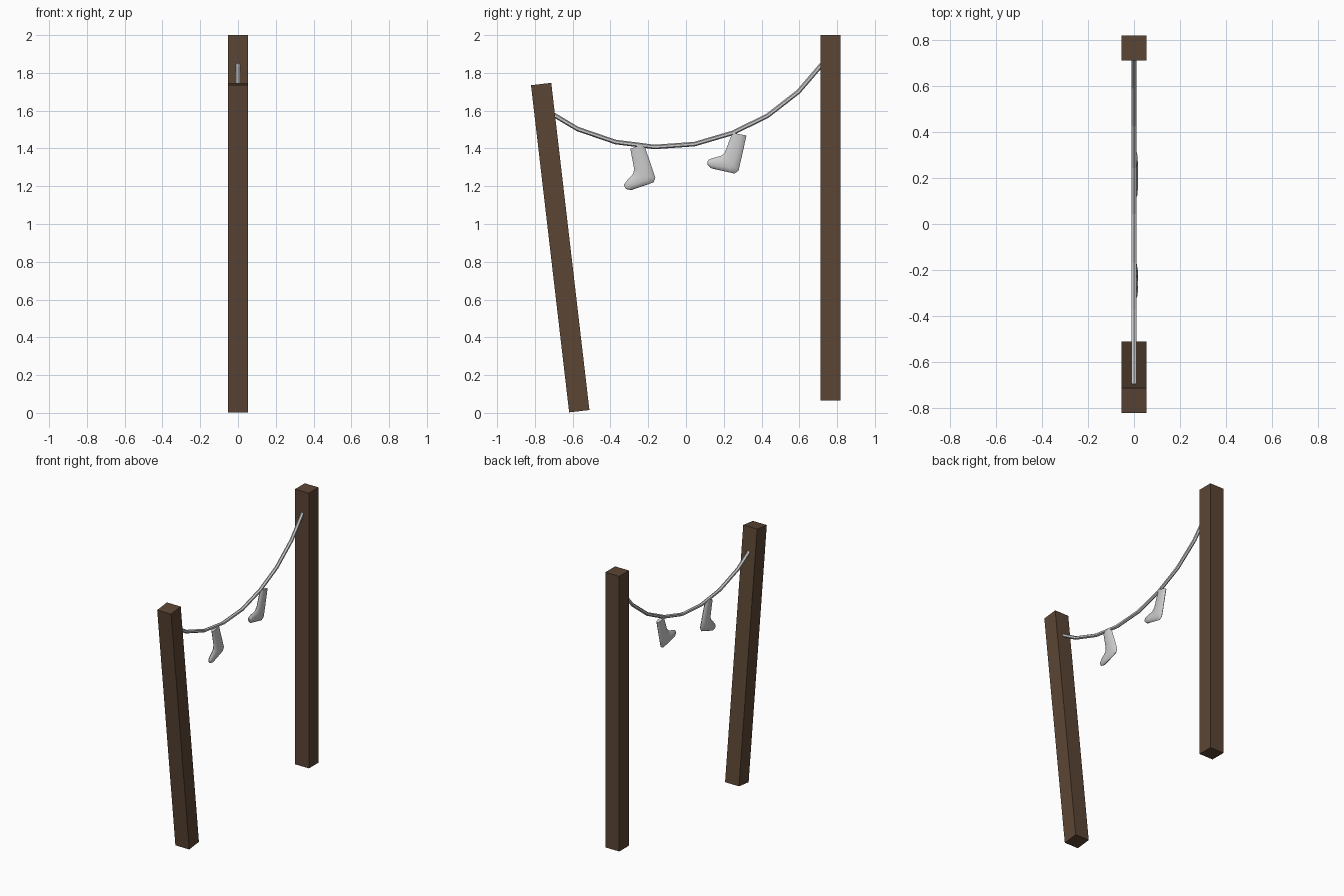
import bpy, bmesh, math
from mathutils import Vector, Matrix

if "Cube" in bpy.data.objects:
    bpy.data.objects.remove(bpy.data.objects["Cube"])

wood = bpy.data.materials.new("dark_wood")
wood.diffuse_color = (0.105, 0.06, 0.035, 1)
wood.use_nodes = True
wood.node_tree.nodes["Principled BSDF"].inputs["Base Color"].default_value = wood.diffuse_color


def finish(name, bm, smooth=False, mat=None):
    bmesh.ops.recalc_face_normals(bm, faces=bm.faces)
    me = bpy.data.meshes.new(name)
    bm.to_mesh(me)
    bm.free()
    ob = bpy.data.objects.new(name, me)
    bpy.context.collection.objects.link(ob)
    if mat:
        me.materials.append(mat)
    if smooth:
        bpy.ops.object.select_all(action='DESELECT')
        ob.select_set(True)
        bpy.context.view_layer.objects.active = ob
        bpy.ops.object.shade_smooth_by_angle(angle=math.radians(40))
    return ob


def post(name, base, top, width):
    """Square beam between two (y, z) points."""
    a, b = Vector((0, *base)), Vector((0, *top))
    tilt = math.atan2(-(b.y - a.y), b.z - a.z)
    bm = bmesh.new()
    bmesh.ops.create_cube(bm, size=1)
    bmesh.ops.transform(bm, verts=bm.verts, matrix=(
        Matrix.Translation((a + b) / 2) @ Matrix.Rotation(tilt, 4, 'X')
        @ Matrix.Diagonal((width, width, (b - a).length, 1))))
    return finish(name, bm, mat=wood)


def loft(sections, sides):
    """Join elliptical rings, each spanning two (y, z) points with a half thickness in x."""
    bm = bmesh.new()
    rings = []
    for p, q, t in sections:
        p, q = Vector((0, *p)), Vector((0, *q))
        ring = []
        for i in range(sides):
            a = 2 * math.pi * i / sides
            co = (p + q) / 2 + (p - q) / 2 * math.cos(a)
            co.x = t * math.sin(a)
            ring.append(bm.verts.new(co))
        rings.append(ring)
    for r, s in zip(rings, rings[1:]):
        for i in range(sides):
            j = (i + 1) % sides
            bm.faces.new((r[i], r[j], s[j], s[i]))
    bm.faces.new(rings[0])
    bm.faces.new(rings[-1])
    return bm


# Upright post and leaning post
post("upright_post", (0.765, 0.065), (0.765, 2.0), 0.108)
post("leaning_post", (-0.565, 0.009), (-0.767, 1.741), 0.108)

# Sagging line
path = [Vector(p) for p in [
    (-0.70, 1.578), (-0.574, 1.503), (-0.373, 1.434), (-0.167, 1.408),
    (0.045, 1.423), (0.246, 1.482), (0.43, 1.572), (0.595, 1.70), (0.722, 1.848)]]
R = 0.012
line = []
for i, p in enumerate(path):
    d = (path[min(i + 1, len(path) - 1)] - path[max(i - 1, 0)]).normalized()
    n = Vector((-d.y, d.x)) * R
    line.append((p + n, p - n, R))
finish("clothes_line", loft(line, 6))

# Two socks: front edge, back edge, half thickness, from cuff to toe
sock = [
    ((-0.058, 0.209), (0.018, 0.210), 0.014),
    ((-0.074, 0.100), (0.018, 0.085), 0.014),
    ((-0.088, 0.078), (0.017, 0.020), 0.015),
    ((-0.102, 0.070), (0.000, 0.000), 0.015),
    ((-0.125, 0.058), (-0.085, 0.000), 0.015),
    ((-0.150, 0.042), (-0.125, 0.000), 0.012),
    ((-0.153, 0.033), (-0.149, 0.014), 0.006),
]
for name, heel, angle in (("left_sock", (-0.172, 1.220), 19),
                          ("right_sock", (0.257, 1.267), -12.5)):
    bm = loft(sock, 10)
    bmesh.ops.transform(bm, verts=bm.verts, matrix=(
        Matrix.Translation((0.003, *heel))
        @ Matrix.Rotation(math.radians(angle), 4, 'X')))
    finish(name, bm, smooth=True)
